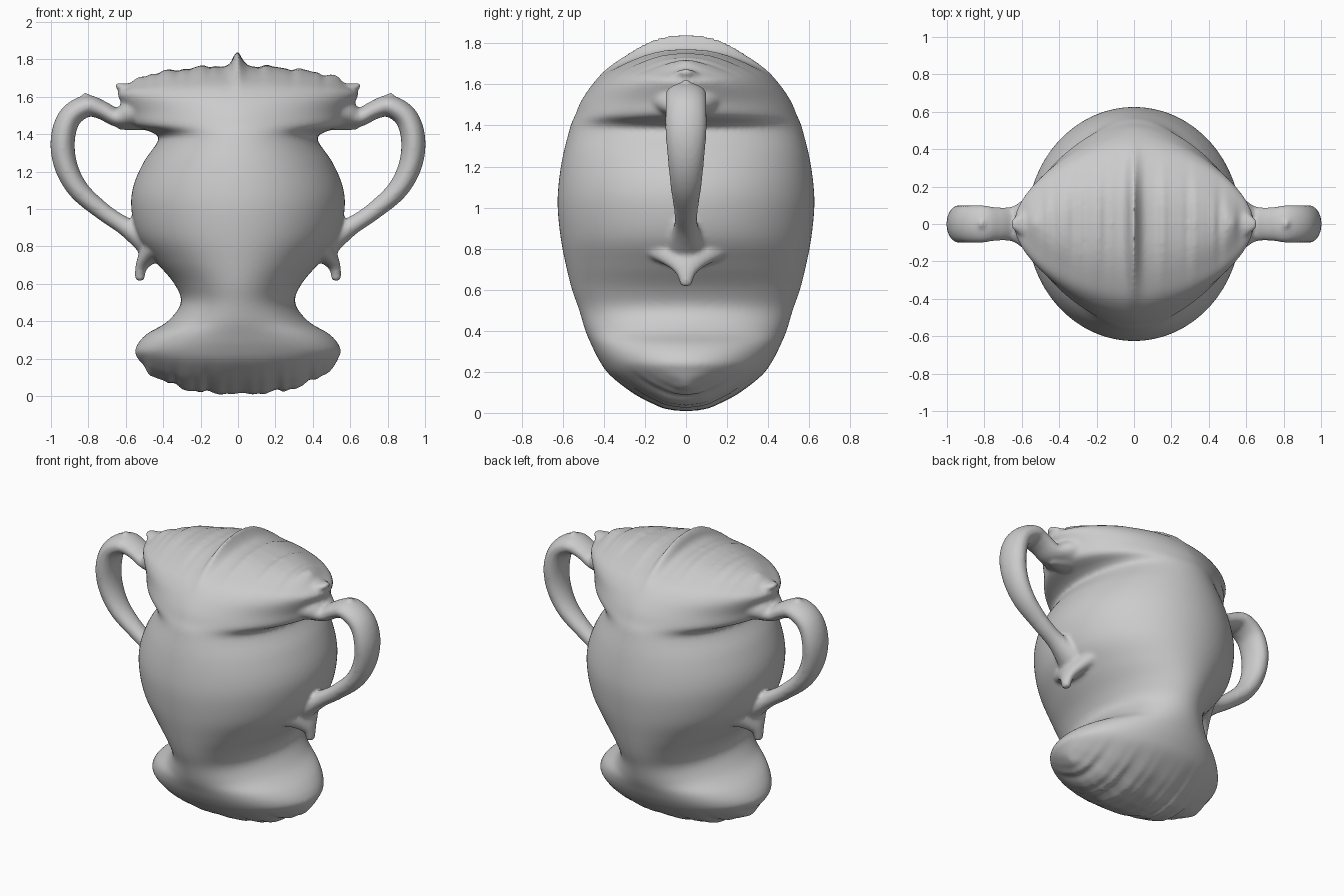
import bpy, bmesh, math

if "Cube" in bpy.data.objects:
    bpy.data.objects.remove(bpy.data.objects["Cube"])

SEG = 160


def spline(rows, steps):
    """Catmull-Rom samples through rows of numbers."""
    out = []
    for i in range(len(rows) - 1):
        p0, p1 = rows[max(i - 1, 0)], rows[i]
        p2, p3 = rows[i + 1], rows[min(i + 2, len(rows) - 1)]
        for s in range(steps):
            t = s / steps
            out.append([0.5 * (2 * b + (c - a) * t + (2 * a - 5 * b + 4 * c - d) * t * t
                               + (3 * b - a - 3 * c + d) * t ** 3)
                        for a, b, c, d in zip(p0, p1, p2, p3)])
    return out + [list(rows[-1])]


def skin(bm, rings, caps=False):
    """Bridge closed rings of points into a surface."""
    vs = [[bm.verts.new(p) for p in ring] for ring in rings]
    n = len(vs[0])
    for a, b in zip(vs, vs[1:]):
        for i in range(n):
            j = (i + 1) % n
            bm.faces.new((a[i], a[j], b[j], b[i]))
    if caps:
        bm.faces.new(vs[0][::-1])
        bm.faces.new(vs[-1])


def ripple(x):
    return 0.008 * math.sin(34 * x + 1) + 0.006 * math.sin(71 * x) + 0.004 * math.sin(113 * x + 2)


def body_point(z, w, d, n, a):
    c, s = math.cos(a), math.sin(a)
    x = w * math.copysign(abs(c) ** (2 / n), c)
    y = max(d, 0) * math.copysign(abs(s) ** (2 / n), s)
    if z < 0.25:      # rounded keel under the foot
        k = 1 - z / 0.25
        z += k * (0.012 + 0.13 * abs(x / 0.5) ** 2.8) + k * k * ripple(x) * min(1, abs(x) * 4 + 0.3)
    if z > 1.58:      # crest along the top with a small central peak
        k = min(1, (z - 1.58) / 0.19)
        z += -k * 0.06 * (x / 0.53) ** 2 + k ** 3 * ripple(x + 0.4) * 0.8
        z += k ** 2 * 0.075 * math.exp(-(x / 0.028) ** 2)
    return (x, y, z)


def tube(bm, rows, sign):
    """Oval tube along (x, z, thickness, half depth) rows."""
    pts = spline(rows, 6)
    rings = []
    for i, (x, z, r, ry) in enumerate(pts):
        a, b = pts[max(i - 1, 0)], pts[min(i + 1, len(pts) - 1)]
        tx, tz = b[0] - a[0], b[1] - a[1]
        m = math.hypot(tx, tz)
        rings.append([(sign * (x - tz / m * r * math.cos(t)), ry * math.sin(t),
                       z + tx / m * r * math.cos(t))
                      for t in (2 * math.pi * k / 32 for k in range(32))])
    skin(bm, rings, True)


# height, half width, half depth, roundness
BODY = [(0, .49, 0, 2), (.012, .50, .10, 2), (.04, .515, .17, 2), (.09, .535, .26, 2),
        (.18, .55, .37, 2), (.26, .545, .425, 2), (.33, .49, .46, 2), (.40, .375, .49, 2),
        (.50, .305, .52, 2), (.60, .34, .555, 2), (.72, .44, .585, 2), (.85, .535, .61, 2),
        (1.0, .57, .625, 2), (1.12, .56, .62, 2), (1.25, .505, .60, 2), (1.37, .425, .57, 2),
        (1.41, .46, .558, 1.9), (1.45, .57, .54, 1.75), (1.52, .60, .51, 1.7),
        (1.60, .635, .455, 1.75), (1.66, .64, .39, 1.8), (1.71, .585, .29, 1.9),
        (1.745, .55, .19, 2), (1.762, .535, .10, 2), (1.768, .53, 0, 2)]
HANDLE = [(.50, 1.53, .10, .20), (.58, 1.505, .075, .14), (.65, 1.49, .05, .095),
          (.73, 1.53, .05, .09), (.81, 1.55, .058, .10), (.90, 1.49, .062, .10),
          (.937, 1.37, .065, .10), (.92, 1.23, .062, .088), (.85, 1.10, .055, .075),
          (.72, .985, .047, .058), (.60, .905, .05, .06), (.48, .83, .08, .10)]
DROP = [(.36, .86, .12, .30), (.44, .79, .075, .22), (.495, .73, .045, .11),
        (.52, .68, .03, .05), (.525, .63, .026, .03), (.525, .615, .012, .015)]

bm = bmesh.new()
# inflated body
skin(bm, [[body_point(*row, 2 * math.pi * k / SEG) for k in range(SEG)]
          for row in spline(BODY, 5)])
bmesh.ops.remove_doubles(bm, verts=bm.verts, dist=0.0004)
# handles, hanging drops and little nubs on each side
for side in (-1, 1):
    tube(bm, HANDLE, side)
    tube(bm, DROP, side)
    tube(bm, [(.79, 1.57, .04, .06), (.81, 1.60, .02, .035), (.822, 1.622, .008, .01)], side)
    tube(bm, [(.55, 1.62, .05, .10), (.61, 1.645, .03, .06), (.655, 1.665, .01, .02)], side)
    tube(bm, [(.52, 1.47, .05, .10), (.59, 1.45, .03, .06), (.64, 1.435, .01, .02)], side)
bmesh.ops.recalc_face_normals(bm, faces=bm.faces)

mesh = bpy.data.meshes.new("two_handled_vase")
bm.to_mesh(mesh)
bm.free()
vase = bpy.data.objects.new("two_handled_vase", mesh)
bpy.context.collection.objects.link(vase)

clay = bpy.data.materials.new("grey_clay")
clay.diffuse_color = (0.6, 0.6, 0.6, 1)
clay.use_nodes = True
clay.node_tree.nodes["Principled BSDF"].inputs["Base Color"].default_value = clay.diffuse_color
mesh.materials.append(clay)

# fuse all parts into one soft skin
remesh = vase.modifiers.new("fuse", 'REMESH')
remesh.mode = 'VOXEL'
remesh.voxel_size = 0.012
remesh.use_smooth_shade = True
soft = vase.modifiers.new("soften", 'SMOOTH')
soft.factor = 0.5
soft.iterations = 5
